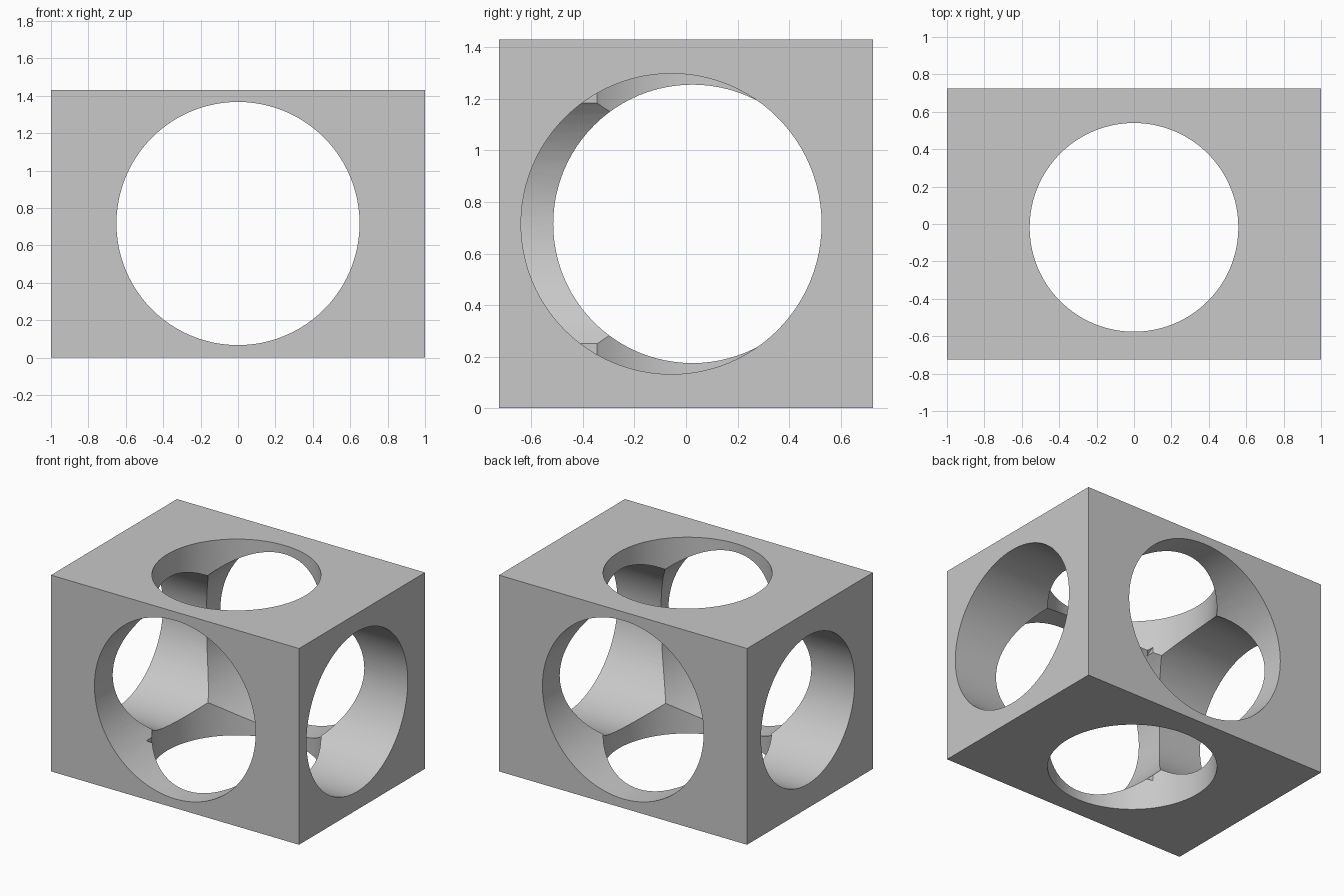
import bpy
from math import pi

default = bpy.data.objects.get("Cube")
if default:
    bpy.data.objects.remove(default, do_unlink=True)

LENGTH, DEPTH, HEIGHT = 2.0, 1.45, 1.43
MID = HEIGHT / 2

grey = bpy.data.materials.new("light grey")
grey.use_nodes = True
grey.diffuse_color = (0.58, 0.58, 0.58, 1)
grey.node_tree.nodes["Principled BSDF"].inputs["Base Color"].default_value = grey.diffuse_color

# Solid block
bpy.ops.mesh.primitive_cube_add(size=1, location=(0, 0, MID))
block = bpy.context.object
block.name = "bored_block"
block.scale = (LENGTH, DEPTH, HEIGHT)
bpy.ops.object.transform_apply(location=False, rotation=False, scale=True)
block.data.materials.append(grey)


def bore(name, radius, length, location, rotation=(0, 0, 0)):
    """Cut a round hole through the block."""
    bpy.ops.mesh.primitive_cylinder_add(vertices=96, radius=radius, depth=length,
                                        location=location, rotation=rotation)
    cutter = bpy.context.object
    cutter.name = name
    cutter.hide_render = True
    cutter.data.materials.append(grey)
    bpy.context.view_layer.objects.active = block
    mod = block.modifiers.new(name, "BOOLEAN")
    mod.operation = "DIFFERENCE"
    mod.solver = "EXACT"
    mod.object = cutter
    bpy.ops.object.modifier_apply(modifier=name)
    bpy.data.objects.remove(cutter, do_unlink=True)


# Through holes, front to back and top to bottom
bore("front_bore", 0.65, 3, (0, 0, MID + 0.002), (pi / 2, 0, 0))
bore("top_bore", 0.558, 3, (0, -0.018, MID))

# End holes of different sizes, each stopping past the middle
REACH, OUT = 0.452, 1.5
for name, side, radius, y in (("left_bore", 1, 0.583, -0.057),
                              ("right_bore", -1, 0.54, 0.025)):
    bore(name, radius, OUT + REACH, (side * (OUT - REACH) / 2, y, MID), (0, pi / 2, 0))

# Smooth bores with crisp rims
bpy.ops.object.select_all(action="DESELECT")
block.select_set(True)
bpy.context.view_layer.objects.active = block
bpy.ops.object.shade_smooth_by_angle(angle=pi / 9)
